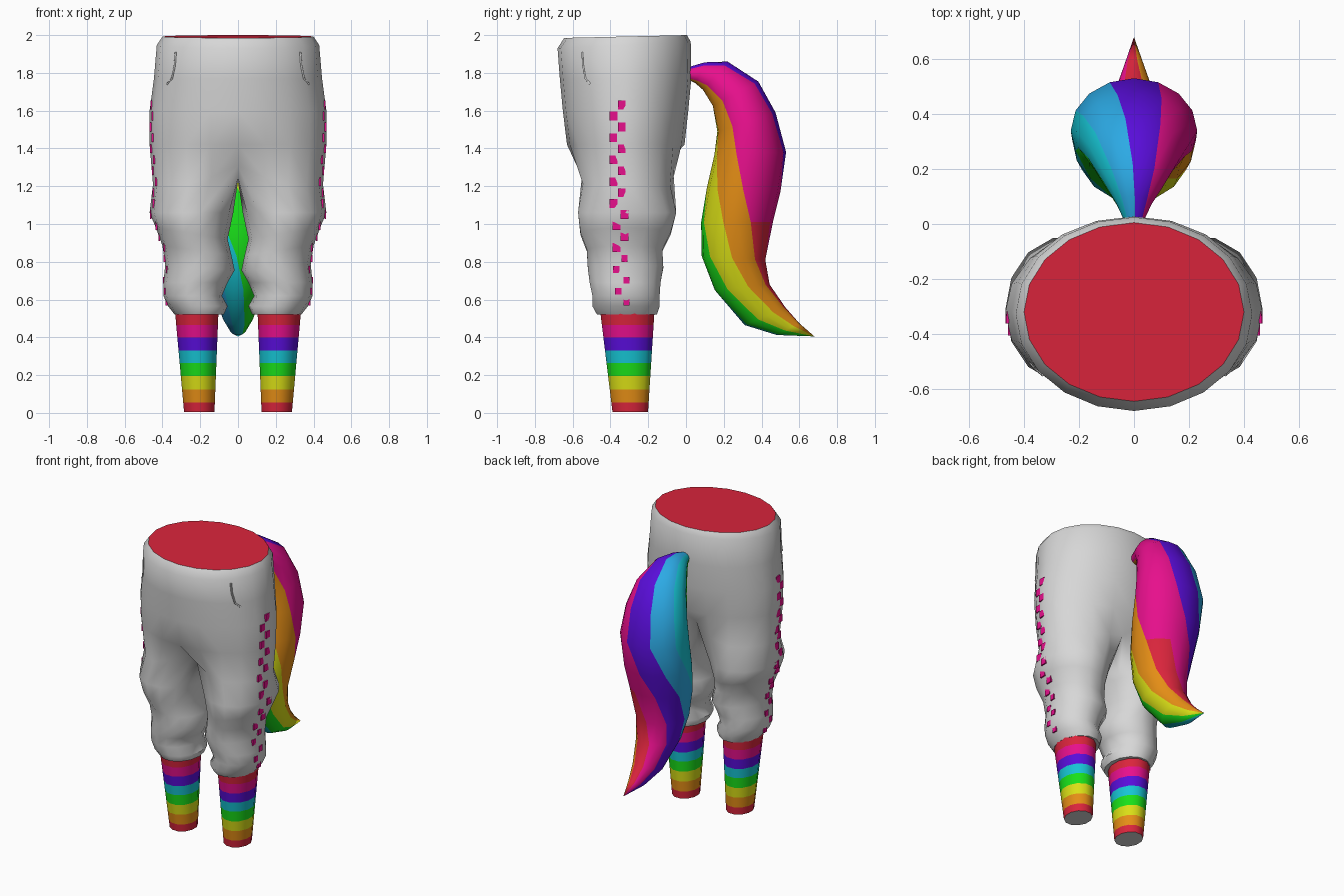
import bpy, bmesh, math
from mathutils import Matrix, Vector
from mathutils.bvhtree import BVHTree

if "Cube" in bpy.data.objects:
    bpy.data.objects.remove(bpy.data.objects["Cube"])

COLOURS = {
    "cloth_white": (0.68, 0.68, 0.68), "red": (0.70, 0.018, 0.045),
    "orange": (0.78, 0.27, 0.008), "yellow": (0.70, 0.74, 0.008),
    "green": (0.01, 0.75, 0.01), "teal": (0.008, 0.56, 0.66),
    "blue": (0.025, 0.40, 0.78), "purple": (0.10, 0.004, 0.70),
    "magenta": (0.82, 0.005, 0.27),
}
MATS = {}
for n, c in COLOURS.items():
    MATS[n] = bpy.data.materials.new(n)
    MATS[n].diffuse_color = (*c, 1)


def finish(name, bm, mats, smooth=None, mirror=True):
    me = bpy.data.meshes.new(name)
    bm.to_mesh(me)
    ob = bpy.data.objects.new(name, me)
    bpy.context.collection.objects.link(ob)
    for m in mats:
        me.materials.append(MATS[m])
    if smooth:
        bpy.ops.object.select_all(action='DESELECT')
        ob.select_set(True)
        bpy.context.view_layer.objects.active = ob
        bpy.ops.object.shade_smooth_by_angle(angle=math.radians(smooth))
    if mirror:
        mod = ob.modifiers.new("mirror", 'MIRROR')
        mod.merge_threshold = 0.0005
    return ob


def bridge(bm, upper, lower, closed):
    n = len(upper)
    out = []
    for k in range(n if closed else n - 1):
        j = (k + 1) % n
        out.append(bm.faces.new((upper[k], lower[k], lower[j], upper[j])))
    return out


# Trousers: right half lofted, then mirrored
H = 10
bm = bmesh.new()
# z at front, z at back, half width, front y, back y
torso = [(1.985, 2.0, 0.40, -0.645, 0.005), (1.93, 1.965, 0.43, -0.68, 0.025),
         (1.77, 1.77, 0.445, -0.668, 0.028), (1.60, 1.60, 0.468, -0.652, 0.012),
         (1.42, 1.42, 0.468, -0.63, -0.008)]
prev = None
for zf, zb, hw, yf, yb in torso:
    ring = []
    for k in range(H + 1):
        a = math.pi * (k / H - 0.5)
        t = (math.sin(a) + 1) / 2
        x = 0 if k in (0, H) else hw * math.cos(a)
        ring.append(bm.verts.new((x, yf + (yb - yf) * t, zf + (zb - zf) * t)))
    if prev:
        bridge(bm, prev, ring, False)
    else:
        bm.faces.new(ring).material_index = 1
    prev = ring

# Crotch ring: the front and back centres are drawn in and up
ring = []
for k in range(H + 1):
    a = math.pi * (k / H - 0.5)
    e = min(k, H - k)
    pull = (0.13, 0.035, 0)[min(e, 2)]
    lift = (0.11, 0.05, 0.01)[min(e, 2)]
    x = 0 if e == 0 else 0.45 * math.cos(a)
    y = -0.315 + 0.285 * math.sin(a)
    y += pull * (1 if k < H / 2 else -0.6)
    ring.append(bm.verts.new((x, y, 1.2 + lift)))
bridge(bm, prev, ring, False)
yb, yf = ring[-1].co.y, ring[0].co.y
prev = ring + [bm.verts.new((0, yb + (yf - yb) * t, z))
               for t, z in ((0.25, 1.245), (0.5, 1.225), (0.75, 1.245))]

# Leg: z, inner x, outer x, front y, back y, tilt of ring
legs = [(1.06, 0.025, 0.468, -0.578, -0.045, 0.0),
        (0.95, 0.055, 0.435, -0.565, -0.075, 0.03),
        (0.86, 0.035, 0.40, -0.53, -0.12, 0.025),
        (0.77, 0.018, 0.385, -0.525, -0.115, 0.015),
        (0.69, 0.055, 0.395, -0.515, -0.13, 0.0),
        (0.62, 0.085, 0.395, -0.50, -0.135, 0.0),
        (0.565, 0.055, 0.37, -0.50, -0.135, 0.0),
        (0.52, 0.075, 0.335, -0.475, -0.15, 0.0)]
L = len(prev)
for z, xi, xo, yf, yb, tilt in legs:
    ring = []
    for k in range(L):
        a = (k - H / 2) * math.tau / L
        ring.append(bm.verts.new(((xi + xo) / 2 + (xo - xi) / 2 * math.cos(a),
                                  (yf + yb) / 2 + (yb - yf) / 2 * math.sin(a),
                                  z + tilt * math.cos(a))))
    bridge(bm, prev, ring, True)
    prev = ring
bm.faces.new(prev[::-1])
tree = BVHTree.FromBMesh(bm)
finish("trousers", bm, ["cloth_white", "red"], 50)
bm.free()

# Zigzag of small patches down the outer seam
bm = bmesh.new()
for i in range(19):
    z = 1.63 - i * 0.058
    y = -0.362 + 0.022 * (1 if i % 2 == 0 else -1)
    y += 0.015 if 0.75 < z < 1.06 else (0.025 if z <= 0.75 else 0)
    s = 0.042 if z > 0.87 else 0.033
    loc, nor, _, _ = tree.ray_cast(Vector((1, y, z)), Vector((-1, 0, 0)))
    if loc:
        m = (Matrix.Translation(loc + nor * 0.002)
             @ nor.to_track_quat('X', 'Z').to_matrix().to_4x4()
             @ Matrix.Diagonal((0.009, s, s * 1.1, 1)))
        bmesh.ops.create_cube(bm, size=1, matrix=m)
finish("seam_patches", bm, ["magenta"])
bm.free()

# Pocket seams
cu = bpy.data.curves.new("pocket_seam", 'CURVE')
cu.dimensions = '3D'
cu.bevel_depth = 0.006
cu.bevel_resolution = 0
for s in (1, -1):
    pts = []
    for x, z in ((0.33, 1.91), (0.335, 1.84), (0.35, 1.77), (0.375, 1.74)):
        loc = tree.ray_cast(Vector((x, -2, z)), Vector((0, 1, 0)))[0]
        if loc:
            pts.append((s * loc.x, loc.y, loc.z, 1))
    sp = cu.splines.new('POLY')
    sp.points.add(len(pts) - 1)
    for p, co in zip(sp.points, pts):
        p.co = co
cu.materials.append(MATS["cloth_white"])
bpy.context.collection.objects.link(bpy.data.objects.new("pocket_seam", cu))

# Striped socks
bands = ["red", "orange", "yellow", "green", "teal", "purple", "magenta", "red"]
heights = [0.005, 0.055, 0.125, 0.195, 0.265, 0.33, 0.398, 0.465, 0.56]
sock_mats = bands[:7] + ["cloth_white"]
bm = bmesh.new()
prev = None
for i, z in enumerate(heights):
    t = z / 0.52
    ring = []
    for k in range(12):
        a = (k + 0.5) * math.tau / 12
        ring.append(bm.verts.new((0.205 + 0.013 * t + (0.083 + 0.035 * t) * math.cos(a),
                                  -0.295 - 0.015 * t + (0.097 + 0.05 * t) * math.sin(a), z)))
    if prev:
        for f in bridge(bm, ring, prev, True):
            f.material_index = sock_mats.index(bands[i - 1])
    else:
        bm.faces.new(ring[::-1]).material_index = 7
    prev = ring
bm.faces.new(prev)
finish("socks", bm, sock_mats, 40)
bm.free()

# Tail: back y, z, front y, z, half width, twist in degrees
tail = [(0.01, 1.83, 0.01, 1.765, 0.035, 28), (0.10, 1.856, 0.05, 1.745, 0.065, 25),
        (0.22, 1.86, 0.09, 1.71, 0.11, 20), (0.385, 1.755, 0.14, 1.625, 0.17, 12),
        (0.475, 1.59, 0.165, 1.49, 0.21, 6), (0.53, 1.38, 0.15, 1.365, 0.23, 0),
        (0.50, 1.17, 0.11, 1.19, 0.225, -22), (0.46, 1.01, 0.08, 1.01, 0.205, -45),
        (0.42, 0.81, 0.083, 0.83, 0.17, -65), (0.445, 0.68, 0.15, 0.65, 0.135, -80),
        (0.525, 0.56, 0.31, 0.465, 0.085, -92), (0.60, 0.475, 0.48, 0.412, 0.045, -98)]
stripes = ["purple", "magenta", "red", "orange", "yellow", "green", "teal", "blue"]
bm = bmesh.new()
prev = None
for i, (yb, zb, yf, zf, w, twist) in enumerate(tail):
    ring = []
    for j in range(16):
        p = math.radians(twist - 22.5 + j * 22.5)
        c = math.cos(p) / 2
        ring.append(bm.verts.new((w * math.sin(p), (yb + yf) / 2 + (yb - yf) * c,
                                  (zb + zf) / 2 + (zb - zf) * c)))
    if prev:
        for j, f in enumerate(bridge(bm, prev, ring, True)):
            s = j // 2
            f.material_index = 1 if s == 2 and i < 8 else s
    else:
        bm.faces.new(ring)
    prev = ring
tip = bm.verts.new((0, 0.68, 0.405))
for j in range(16):
    bm.faces.new((prev[j], tip, prev[(j + 1) % 16])).material_index = j // 2
bmesh.ops.recalc_face_normals(bm, faces=bm.faces)
finish("tail", bm, stripes, 50, mirror=False)
bm.free()

for m in bpy.data.materials:
    if m.users and not m.is_grease_pencil:
        m.use_nodes = True
        m.node_tree.nodes["Principled BSDF"].inputs["Base Color"].default_value = m.diffuse_color
